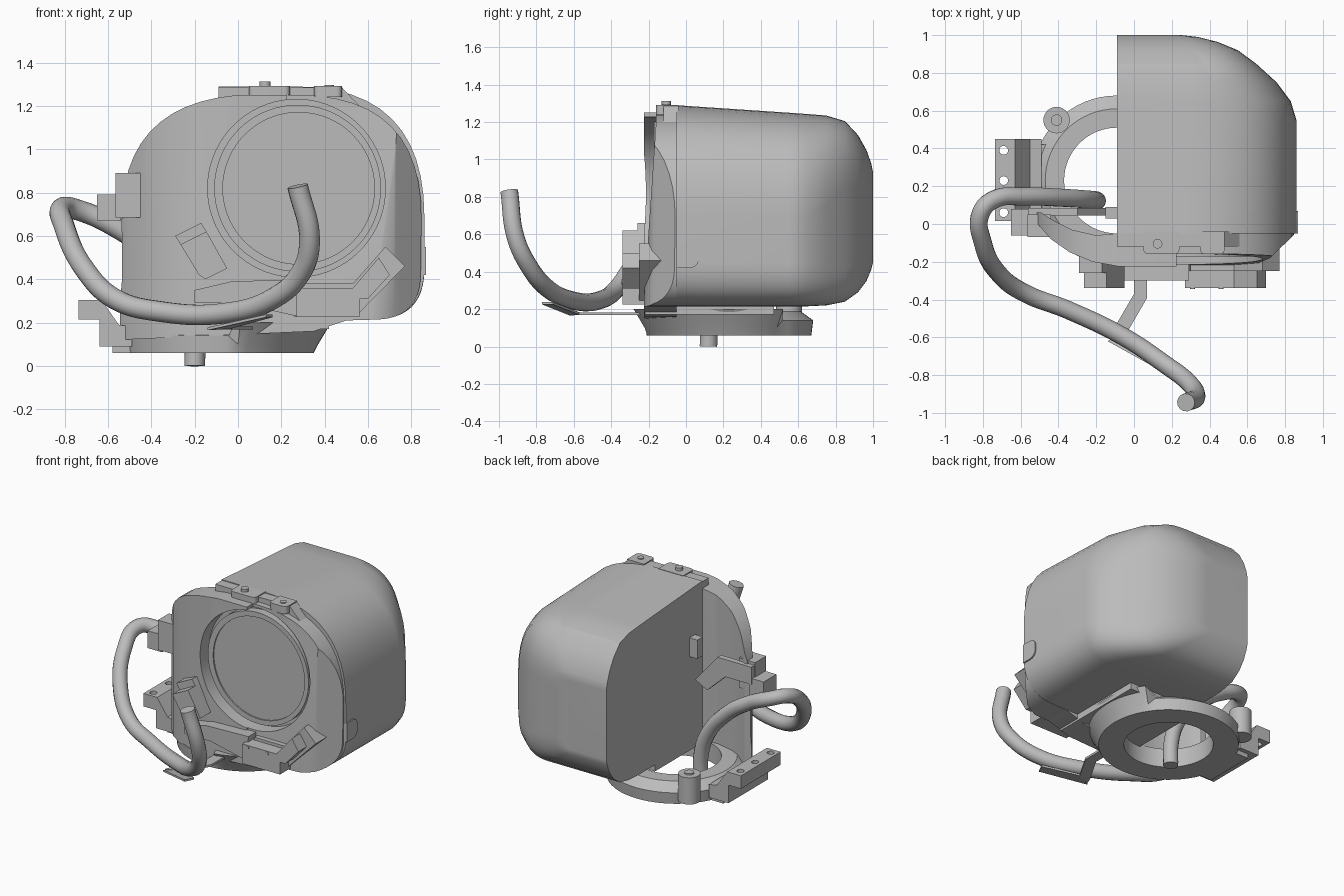
import bpy, bmesh, math
from mathutils import Vector

old = bpy.data.objects.get("Cube")
if old:
    bpy.data.objects.remove(old)

grey = bpy.data.materials.new("plain grey")
grey.use_nodes = True
grey.diffuse_color = (0.5, 0.5, 0.5, 1)
grey.node_tree.nodes["Principled BSDF"].inputs["Base Color"].default_value = grey.diffuse_color
parts = []


def add(name, mesh):
    ob = bpy.data.objects.new(name, mesh)
    bpy.context.collection.objects.link(ob)
    mesh.materials.clear()
    mesh.materials.append(grey)
    parts.append(ob)
    return ob


def rounded(corners):
    """Turn (a, b) or (a, b, radius) corners into an outline."""
    out = []
    for i, c in enumerate(corners):
        p = Vector(c[:2])
        if len(c) == 2:
            out.append(p)
            continue
        s = p + (Vector(corners[i - 1][:2]) - p).normalized() * c[2]
        e = p + (Vector(corners[(i + 1) % len(corners)][:2]) - p).normalized() * c[2]
        for k in range(13):
            t = k / 12
            out.append(s * (1 - t) ** 2 + p * 2 * t * (1 - t) + e * t ** 2)
    return out


def loft(name, rings, closed=False):
    """Skin a row of equal point rings, capping the ends unless closed."""
    bm = bmesh.new()
    rows = [[bm.verts.new(p) for p in ring] for ring in rings]
    if not closed:
        bm.faces.new(rows[0])
        bm.faces.new(rows[-1])
    for i in range(0 if closed else 1, len(rows)):
        a, b = rows[i - 1], rows[i]
        for j in range(len(a)):
            bm.faces.new((a[j - 1], a[j], b[j], b[j - 1]))
    bmesh.ops.recalc_face_normals(bm, faces=bm.faces)
    me = bpy.data.meshes.new(name)
    bm.to_mesh(me)
    bm.free()
    return add(name, me)


def prism(name, corners, axis, lo, hi):
    """Extrude an outline along an axis."""
    place = {"x": lambda a, b, d: (d, a, b),
             "y": lambda a, b, d: (a, d, b),
             "z": lambda a, b, d: (a, b, d)}[axis]
    pts = rounded(corners)
    return loft(name, [[place(p[0], p[1], d) for p in pts] for d in (lo, hi)])


def block(name, x, y, z):
    return prism(name, [(x[0], y[0]), (x[1], y[0]), (x[1], y[1]), (x[0], y[1])], "z", *z)


def disc(name, a, b, r, axis, lo, hi, n=48):
    turn = [2 * math.pi * i / n for i in range(n)]
    return prism(name, [(a + r * math.cos(t), b + r * math.sin(t)) for t in turn], axis, lo, hi)


def combine(ob, tool, operation):
    mod = ob.modifiers.new("cut", "BOOLEAN")
    mod.operation, mod.object, mod.solver = operation, tool, "EXACT"
    deps = bpy.context.evaluated_depsgraph_get()
    me = bpy.data.meshes.new_from_object(ob.evaluated_get(deps))
    ob.modifiers.clear()
    ob.data = me
    parts.remove(tool)
    bpy.data.objects.remove(tool)


# Main housing: sections (y, right edge, bottom, top) narrowing to the back
sections = [(-.05, .86, .215, 1.29), (.55, .86, .215, 1.25), (.65, .83, .215, 1.243), (.75, .755, .22, 1.235),
            (.85, .645, .24, 1.205), (.92, .55, .29, 1.13), (.965, .44, .35, 1.05), (.99, .34, .41, .98),
            (1, .25, .45, .93)]
skins = []
for y, right, low, top in sections:
    k = min((right + .09) / .95, (top - low) / 1.07)
    pts = rounded([(-.09, low), (right, low, .24 * k), (right, top, .6 * k * k), (-.09, top)])
    skins.append([(p[0], y, p[1]) for p in pts])
housing = loft("housing", skins)
block("under_plate", (-.09, .42), (-.05, .47), (.17, .22))

# Front shell: curved plan band trimmed to the front outline, right half stepped and leaning back
shell = prism("front_shell", [(-.545, .06), (-.51, 0), (-.44, -.08), (-.34, -.15), (-.22, -.2), (-.08, -.225),
                              (.62, -.225), (.72, -.18), (.855, -.05), (-.09, -.05), (-.2, -.06),
                              (-.33, -.03), (-.43, .02), (-.49, .06)], "z", .1, 1.4)
outline = prism("outline_cutter", [(-.56, .12), (.35, .16), (.5, .21), (.84, .22, .2), (.855, 1.25, .58), (.2, 1.25),
                                   (.0, 1.25), (-.54, 1.2, .53), (-.535, .4)], "y", -1, 1)
combine(shell, outline, "INTERSECT")
combine(shell, disc("lens_cutter", .27, .82, .41, "y", -.5, -.12, 72), "DIFFERENCE")
lean = prism("lean_cutter", [(-.5, .25), (-.225, .25), (-.16, 1.2), (-.16, 1.5), (-.5, 1.5)], "x", .225, 1.2)
combine(shell, lean, "DIFFERENCE")

# Lens: stepped rim and flat glass
rim = disc("lens_rim", .275, .82, .385, "y", -.172, -.1, 72)
combine(rim, disc("rim_cutter", .28, .82, .35, "y", -.5, -.15, 72), "DIFFERENCE")
disc("lens_glass", .28, .82, .352, "y", -.163, -.12, 72)

# Base ring with chamfered top, its wall flaring out under the housing
ring = []
for i in range(64):
    t = math.radians(i * 360 / 64 - 180)
    wall = [(.45, .14), (.38, .19)] if t < -1.4 or t > .65 else [(.46, .1), (.52, .2)]
    ring.append([(-.09 + r * math.cos(t), .23 + r * math.sin(t), z)
                 for r, z in [(.28, .06), (.44, .06)] + wall + [(.28, .19)]])
loft("base_ring", ring, closed=True)
disc("ring_post", -.41, .55, .07, "z", .09, .275, 32)
disc("ring_post_pin", -.41, .55, .03, "z", .26, .285, 24)

# Side lug with screw holes
lug = prism("side_lug", [(-.735, .215), (-.735, .305), (-.63, .305), (-.55, .19), (-.49, .18), (-.49, .09),
                         (-.64, .09), (-.64, .215)], "y", .015, .45)
for y in (.06, .23, .39):
    combine(lug, disc("hole_cutter", -.69, y, .023, "z", 0, 1, 20), "DIFFERENCE")
block("lug_foot", (-.58, -.42), (.06, .42), (.06, .16))

# Cable tube
path = [(-.2, .12, 0), (-.2, .125, .16), (-.25, .13, .33), (-.4, .14, .52), (-.58, .145, .65), (-.74, .13, .72),
        (-.81, .06, .73), (-.8, -.1, .64), (-.71, -.27, .45), (-.57, -.37, .31), (-.35, -.455, .25),
        (-.05, -.6, .245), (.16, -.74, .31), (.29, -.84, .43), (.33, -.91, .58), (.275, -.945, .83)]
curve = bpy.data.curves.new("tube_path", "CURVE")
curve.dimensions = "3D"
curve.bevel_depth, curve.bevel_resolution, curve.resolution_u = .048, 5, 8
curve.use_fill_caps = True
spline = curve.splines.new("BEZIER")
spline.bezier_points.add(len(path) - 1)
for bp, co in zip(spline.bezier_points, path):
    bp.co = co
    bp.handle_left_type = bp.handle_right_type = "AUTO"
tmp = bpy.data.objects.new("tube_guide", curve)
bpy.context.collection.objects.link(tmp)
tube_mesh = bpy.data.meshes.new_from_object(tmp.evaluated_get(bpy.context.evaluated_depsgraph_get()))
bpy.data.objects.remove(tmp)
add("cable_tube", tube_mesh)

# Thin arm and tilted tray that carry the tube
prism("tube_arm", [(0, -.2), (.07, -.2), (.07, -.39), (-.04, -.58), (-.13, -.61), (-.11, -.56), (0, -.37)],
      "z", .168, .183)
tray = [(-.14, -.62, .165), (-.04, -.57, .17), (.16, -.71, .225), (.13, -.77, .225)]
loft("tube_tray", [[(x, y, z + d) for x, y, z in tray] for d in (0, .013)])

# Clamp on the shell's side, with its plate behind the shell
block("clamp_body", (-.565, -.44), (-.07, .05), (.685, .89))
block("clamp_jaw", (-.65, -.54), (-.06, .08), (.67, .79))
prism("clamp_plate", [(-.56, .75), (-.36, .75), (-.22, .62), (-.13, .67), (-.3, .87), (-.56, .87)], "y", .045, .085)
block("inner_latch", (-.15, -.09), (.03, .09), (.82, .95))

# Top mounting strip, tabs and pin
prism("top_strip", [(-.09, 1.23), (.56, 1.2), (.48, 1.285), (-.09, 1.285)], "y", -.12, -.04)
for x0, x1 in ((.05, .24), (.35, .48)):
    prism("top_tab", [(x0, -.04), (x0, -.16, .03), (x1, -.16, .03), (x1, -.04)], "z", 1.24, 1.292)
disc("top_pin", .125, -.105, .025, "z", 1.28, 1.312, 24)
disc("tab_screw", .42, -.105, .022, "z", 1.28, 1.297, 24)

# Lower front brackets
prism("centre_bracket", [(-.2, .29), (0, .29), (.27, .23), (.29, .4), (-.03, .39), (-.2, .35)], "y", -.3, -.18)
prism("tilted_bracket", [(-.265, .56), (-.145, .62), (-.05, .45), (-.15, .4), (-.18, .42)], "y", -.34, -.16)
prism("tilted_cap", [(-.29, .6), (-.17, .66), (-.145, .62), (-.265, .56)], "y", -.26, -.16)
prism("right_bracket", [(.26, .225), (.54, .225), (.77, .46), (.68, .55), (.53, .38), (.3, .38)], "y", -.25, -.1)
block("right_bracket_step", (.27, .56), (-.34, -.05), (.225, .36))
prism("right_bracket_arm", [(.53, .31), (.6, .31), (.7, .42), (.65, .5), (.53, .36)], "y", -.34, -.2)
for x in (.31, .46):
    disc("bracket_screw", x, .345, .013, "y", -.345, -.3, 16)
block("bottom_block", (.3, .42), (-.22, -.03), (.17, .24))

# Rounded tab on the housing's side
prism("side_tab", [(-.05, .42), (.07, .42, .06), (.07, .55, .06), (-.05, .55)], "x", .8, .868)

# Smooth shading with sharp edges kept
bpy.ops.object.select_all(action="DESELECT")
for ob in parts:
    ob.select_set(True)
bpy.context.view_layer.objects.active = parts[0]
bpy.ops.object.shade_smooth_by_angle(angle=math.radians(30))
for ob in (housing, shell):
    ob.modifiers.new("even_normals", "WEIGHTED_NORMAL").keep_sharp = True
